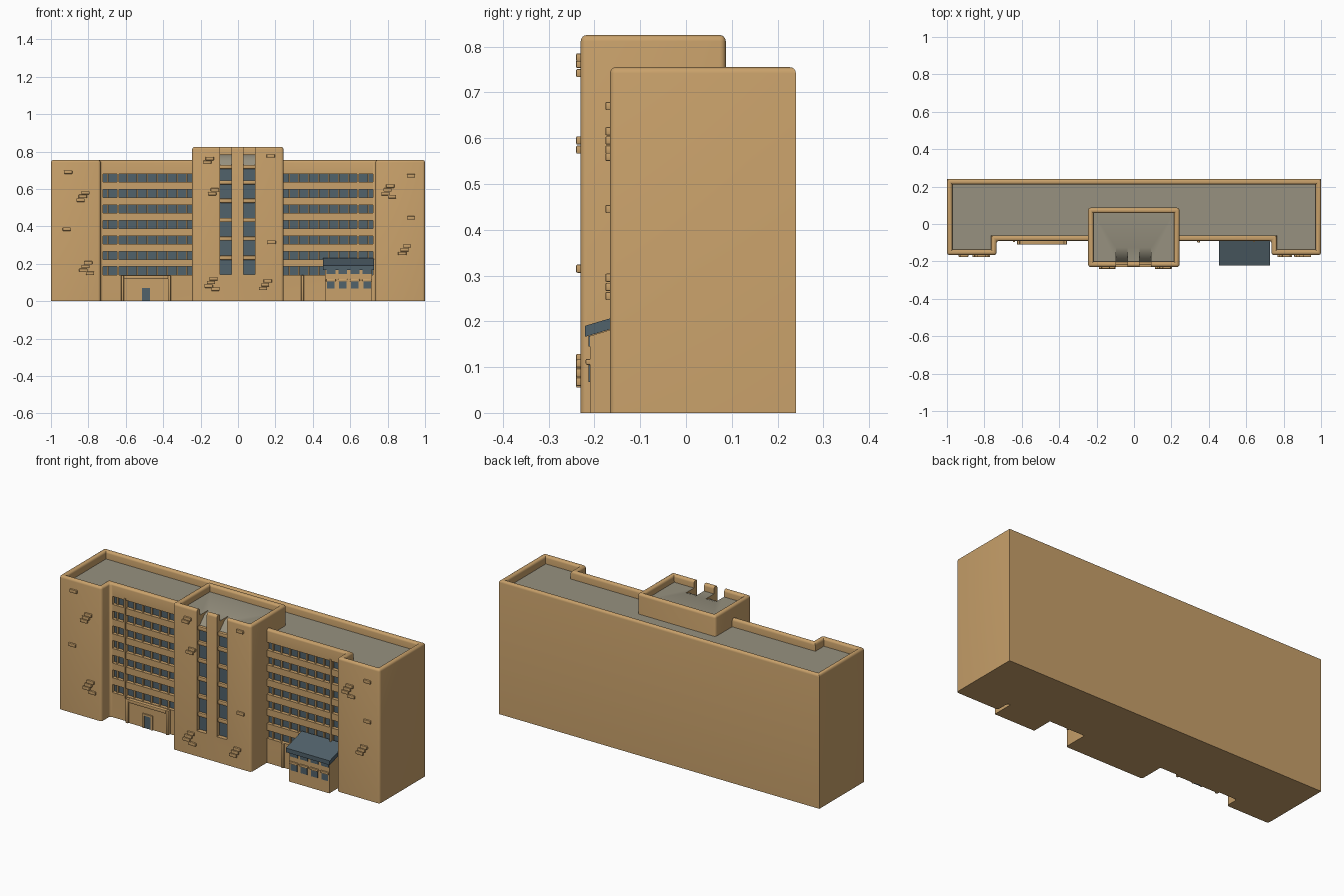
import bpy, bmesh, math

if "Cube" in bpy.data.objects:
    bpy.data.objects.remove(bpy.data.objects["Cube"])


def material(name, rgb):
    m = bpy.data.materials.new(name)
    m.diffuse_color = (*rgb, 1)
    m.use_nodes = True
    m.node_tree.nodes["Principled BSDF"].inputs["Base Color"].default_value = m.diffuse_color
    return m


TAN = material("tan_plaster", (0.58, 0.355, 0.145))
GREY = material("grey_roof", (0.31, 0.285, 0.215))
BLUE = material("slate_blue_glass", (0.082, 0.122, 0.148))
ALL = [TAN, GREY, BLUE]


def finish(name, bm, mats, smooth=False):
    bmesh.ops.recalc_face_normals(bm, faces=bm.faces)
    me = bpy.data.meshes.new(name)
    bm.to_mesh(me)
    bm.free()
    for m in mats:
        me.materials.append(m)
    ob = bpy.data.objects.new(name, me)
    bpy.context.collection.objects.link(ob)
    if smooth:
        smooth_angle(ob)
    return ob


def smooth_angle(ob):
    bpy.ops.object.select_all(action='DESELECT')
    ob.select_set(True)
    bpy.context.view_layer.objects.active = ob
    bpy.ops.object.shade_smooth_by_angle(angle=math.radians(35))


def add_prism(bm, profile, x0, x1, mats=None):
    """Extrude a (y, z) profile along x; mats gives one slot per side."""
    a = [bm.verts.new((x0, y, z)) for y, z in profile]
    b = [bm.verts.new((x1, y, z)) for y, z in profile]
    n = len(profile)
    bm.faces.new(a)
    bm.faces.new(b[::-1])
    for i in range(n):
        j = (i + 1) % n
        f = bm.faces.new((a[i], b[i], b[j], a[j]))
        f.material_index = mats[i] if mats else 0


def add_box(bm, x0, x1, y0, y1, z0, z1):
    add_prism(bm, [(y0, z0), (y1, z0), (y1, z1), (y0, z1)], x0, x1)


def boxes(name, dims, mat, bevel=0):
    bm = bmesh.new()
    for d in dims:
        add_box(bm, *d)
    if bevel:
        bmesh.ops.recalc_face_normals(bm, faces=bm.faces)
        bmesh.ops.bevel(bm, geom=bm.edges[:], offset=bevel, segments=2,
                        profile=0.5, affect='EDGES')
    return finish(name, bm, [mat], bool(bevel))


def shell(name, plan, h, roof, round_to_y):
    """Block with a rounded parapet around a sunken grey roof."""
    bm = bmesh.new()
    lo = [bm.verts.new((x, y, 0)) for x, y in plan]
    hi = [bm.verts.new((x, y, h)) for x, y in plan]
    n = len(plan)
    bm.faces.new(lo[::-1])
    top = bm.faces.new(hi)
    for i in range(n):
        j = (i + 1) % n
        bm.faces.new((lo[i], lo[j], hi[j], hi[i]))
    bmesh.ops.recalc_face_normals(bm, faces=bm.faces)
    for t in (0.028, 0.001):
        bmesh.ops.inset_region(bm, faces=[top], thickness=t, use_even_offset=True,
                               use_boundary=True)
    for v in top.verts:
        v.co.z = roof
    bm.normal_update()
    edges = []
    for e in bm.edges:
        z = sorted(v.co.z for v in e.verts)
        rim = z[0] > h - 0.001 and e.calc_face_angle(0) > 0.5
        corner = z[0] < 0.001 and z[1] > h - 0.001 and e.verts[0].co.y < round_to_y
        if rim or corner:
            edges.append(e)
    bmesh.ops.bevel(bm, geom=edges, offset=0.0135, segments=4, profile=0.5,
                    affect='EDGES', clamp_overlap=True)
    bm.normal_update()
    for f in bm.faces:
        if f.normal.z > 0.9 and abs(f.calc_center_median().z - roof) < 0.003:
            f.material_index = 1
    return finish(name, bm, ALL)


def cut(ob, cutter):
    mod = ob.modifiers.new("cut", 'BOOLEAN')
    mod.object = cutter
    mod.operation = 'DIFFERENCE'
    mod.solver = 'EXACT'
    bpy.context.view_layer.objects.active = ob
    bpy.ops.object.modifier_apply(modifier=mod.name)
    bpy.data.objects.remove(cutter)
    smooth_angle(ob)


# main block with projecting end towers
F = -0.09
body = shell("main_block",
             [(-1, .24), (-1, -.166), (-.735, -.166), (-.735, F),
              (.735, F), (.735, -.166), (1, -.166), (1, .24)],
             0.755, 0.71, 0.2)

# ribbon windows: recessed strips with glass at the back
bands = [(0.139 + 0.0828 * i, 0.184 + 0.0828 * i) for i in range(7)]
bm = bmesh.new()
for s in (-1, 1):
    for z0, z1 in bands:
        add_prism(bm, [(-.13, z0), (-.07, z0), (-.07, z1), (-.13, z1)],
                  *sorted((s * .235, s * .721)), [0, 2, 0, 0])
cut(body, finish("window_cutter", bm, ALL))
boxes("window_mullions",
      [(s * (.273 + .053 * k) - .004, s * (.273 + .053 * k) + .004, -.08, -.068,
        z0 - .002, z1 + .002)
       for s in (-1, 1) for z0, z1 in bands for k in range(9)], TAN)
boxes("wing_pipes", [(s * .642 - .005, s * .642 + .005, -.095, -.072, .13, .69)
                     for s in (-1, 1)], TAN)

# central tower with two tall window slots that break through the parapet
tower = shell("central_tower",
              [(-.245, .087), (-.245, -.23), (.243, -.23), (.243, .087)],
              0.825, 0.785, 1)
slots = [(-.096, -.034), (.029, .091)]
bm = bmesh.new()
for x0, x1 in slots:
    add_prism(bm, [(-.27, .143), (-.206, .143), (-.206, .725), (-.185, .75), (-.16, .773),
                   (-.12, .787), (-.12, .9), (-.27, .9)],
              x0, x1, [0, 2, 1, 1, 1, 0, 0, 0])
cut(tower, finish("slot_cutter", bm, ALL))
boxes("tower_spandrels",
      [(x0 - .002, x1 + .002, -.22, -.2, z - .011, z + .011)
       for x0, x1 in slots for z in (.232, .334, .434, .537, .635, .718)], TAN, .004)

# entrance portal on the left wing
boxes("entrance_portal", [(-.618, -.366, -.1, -.08, 0, .125)], TAN)
boxes("entrance_frame", [(-.625, -.61, -.11, -.08, 0, .137),
                         (-.374, -.359, -.11, -.08, 0, .137),
                         (-.61, -.374, -.11, -.08, .118, .137)], TAN, .003)
boxes("entrance_door", [(-.512, -.47, -.104, -.095, 0, .07)], BLUE)
boxes("door_frame", [(-.522, -.512, -.107, -.095, 0, .08),
                     (-.47, -.46, -.107, -.095, 0, .08),
                     (-.512, -.47, -.107, -.095, .07, .08)], TAN)
boxes("right_wing_pilaster", [(.338, .352, -.1, -.08, 0, .139)], TAN, .003)

# annex with sloping canopy on the right wing
bm = bmesh.new()
add_prism(bm, [(-.21, 0), (-.21, .168), (-.08, .207), (-.08, 0)], .464, .717)
finish("annex", bm, [TAN])
bm = bmesh.new()
add_prism(bm, [(-.221, .166), (-.221, .19), (-.08, .232), (-.08, .208)], .454, .727)
finish("annex_canopy", bm, [BLUE])
cols = [.497, .56, .625, .69]
boxes("annex_windows", [(x - .02, x + .02, -.213, -.207, .068, .107) for x in cols], BLUE)
boxes("annex_upper_openings", [(x - .024, x + .024, -.213, -.207, .145, .168)
                               for x in cols], BLUE)
boxes("annex_lintels", [(x - .026, x + .026, -.219, -.205, .105, .118) for x in cols],
      TAN, .003)

# exposed brick patches on the facades: x, z, number of bricks
patches = [(-.908, .69, 1), (-.83, .56, 3), (-.915, .385, 1), (-.815, .185, 4),
           (.925, .67, 1), (.8, .595, 4), (.925, .445, 1), (.89, .275, 3),
           (-.165, .742, 2), (.175, .776, 1), (-.138, .575, 2), (.18, .315, 1),
           (-.145, .1, 4), (.145, .088, 3)]
layout = [(0, 0), (.014, .02), (-.012, -.02), (.024, -.036)]
bricks = []
for px, pz, n in patches:
    y = -.23 if abs(px) < .3 else -.166
    for dx, dz in layout[:n]:
        x, z = px + dx, pz + dz
        bricks.append((x - .022, x + .022, y - .01, y + .01, z - .009, z + .009))
boxes("brick_patches", bricks, TAN, .003)
